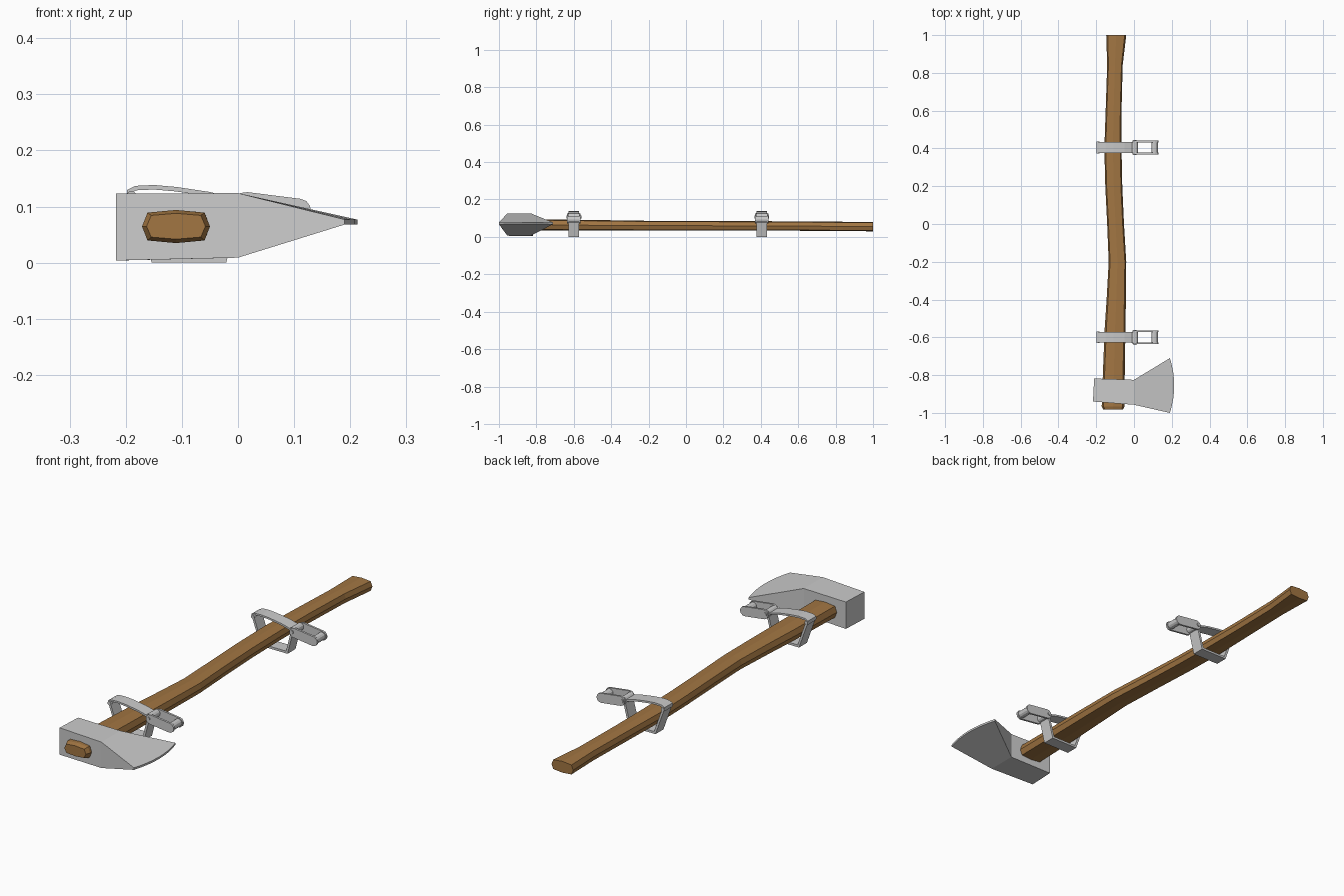
import bpy, bmesh, math
from mathutils import Vector

if "Cube" in bpy.data.objects:
    bpy.data.objects.remove(bpy.data.objects["Cube"])

wood = bpy.data.materials.new("wood")
wood.diffuse_color = (0.36, 0.18, 0.055, 1)
wood.use_nodes = True
wood.node_tree.nodes["Principled BSDF"].inputs["Base Color"].default_value = wood.diffuse_color


def finish(name, bm, mat=None):
    bmesh.ops.recalc_face_normals(bm, faces=bm.faces[:])
    me = bpy.data.meshes.new(name)
    bm.to_mesh(me)
    bm.free()
    ob = bpy.data.objects.new(name, me)
    bpy.context.collection.objects.link(ob)
    if mat:
        me.materials.append(mat)
    return ob


def loft(name, rings, mat=None):
    bm = bmesh.new()
    rows = [[bm.verts.new(p) for p in r] for r in rings]
    n = len(rows[0])
    for a, b in zip(rows, rows[1:]):
        for i in range(n):
            j = (i + 1) % n
            bm.faces.new((a[i], a[j], b[j], b[i]))
    bm.faces.new(rows[0])
    bm.faces.new(rows[-1][::-1])
    return finish(name, bm, mat)


def prism(name, profile, y0, y1):
    # extrude an x-z profile along y
    return loft(name, [[(x, y, z) for x, z in profile] for y in (y0, y1)])


def strap(name, path, thick, y0, y1):
    # constant-thickness strip following an x-z path
    pts = [Vector(p) for p in path]
    left, right = [], []
    for i, p in enumerate(pts):
        dirs = [(b - a).normalized() for a, b in zip(pts[max(i - 1, 0):i + 2],
                                                    pts[max(i - 1, 0) + 1:i + 2])]
        d = sum(dirs, Vector((0, 0))).normalized()
        k = thick / 2 / max(0.5, d.dot(dirs[0]))
        n = Vector((-d.y, d.x)) * k
        left.append(tuple(p + n))
        right.append(tuple(p - n))
    return prism(name, left + right[::-1], y0, y1)


def capsule(a, b, r, n=6):
    ang = math.atan2(b[1] - a[1], b[0] - a[0])
    out = []
    for c, start in ((b, ang - math.pi / 2), (a, ang + math.pi / 2)):
        for i in range(n + 1):
            t = start + math.pi * i / n
            out.append((c[0] + r * math.cos(t), c[1] + r * math.sin(t)))
    return out


def disc(c, r, n=12):
    return [(c[0] + r * math.cos(2 * math.pi * i / n),
             c[1] + r * math.sin(2 * math.pi * i / n)) for i in range(n)]


# Handle: eight-sided section following a gentle curve (y, x min, x max, z min, z max)
section = [(1, 0), (.84, .84), (0, 1), (-.84, .84), (-1, 0), (-.84, -.84), (0, -1), (.84, -.84)]
stations = [(-.983, -.163, -.058, .042, .088), (-.965, -.171, -.05, .035, .094),
            (-.8, -.165, -.049, .035, .094), (-.55, -.155, -.045, .034, .091),
            (-.4, -.145, -.043, .034, .089), (-.2, -.134, -.041, .034, .086),
            (0, -.142, -.053, .034, .086), (.2, -.152, -.062, .034, .085),
            (.4, -.157, -.066, .034, .084), (.6, -.15, -.066, .033, .083),
            (.84, -.142, -.06, .031, .081), (1, -.147, -.041, .03, .08)]
loft("handle", [[((a + b) / 2 + (b - a) / 2 * u, y, (c + d) / 2 + (d - c) / 2 * v)
                 for u, v in section] for y, a, b, c, d in stations], wood)

# Axe head: poll block plus flared blade ending in a thin curved edge
bm = bmesh.new()
poll = [(-.211, -.818), (-.217, -.94), (0, -.957), (0, -.825)]
edge = []
for i in range(9):
    t = -1 + i / 4
    edge.append((.213 - .023 * t * t, -.855 + .145 * t))


def layer(zs):
    p = [bm.verts.new((x, y, z)) for (x, y), z in zip(poll, zs)]
    e = [bm.verts.new((x, y, zs[4])) for x, y in edge]
    bm.faces.new(p)
    bm.faces.new([p[3], p[2]] + e)
    return [p[0], p[1], p[2]] + e + [p[3]]


lo = layer((.004, .004, .009, .009, .068))
hi = layer((.123, .123, .124, .124, .077))
for i in range(len(lo)):
    j = (i + 1) % len(lo)
    bm.faces.new((lo[i], lo[j], hi[j], hi[i]))
finish("axe_head", bm)

# Two mounting clamps around the handle
pivot, tip = (.014, .105), (.109, .093)
for tag, y in (("front", -.6), ("rear", .405)):
    w = .028
    strap(tag + "_clamp_cradle", [(-.192, .122), (-.15, .005), (-.025, .005), (.002, .11)],
          .01, y - w, y + w)
    strap(tag + "_clamp_top_strap",
          [(-.194, .113), (-.194, .127), (-.182, .133), (-.15, .1345), (-.11, .131),
           (-.05, .122), (.002, .108)], .008, y - w, y + w)
    prism(tag + "_clamp_hinge_pin", disc((-.19, .12), .008), y - .031, y + .031)
    # latch lever: two side rails, hub, end roller and pivot pin
    for side, s in (("left", -1), ("right", 1)):
        ya, yb = y + s * .027, y + s * .036
        prism(f"{tag}_lever_rail_{side}", capsule(pivot, tip, .021), min(ya, yb), max(ya, yb))
    prism(tag + "_lever_hub", disc((.004, .108), .016), y - .029, y + .029)
    prism(tag + "_lever_end", disc(tip, .017), y - .029, y + .029)
    prism(tag + "_lever_pin", disc((.006, .107), .008), y - .04, y + .04)
